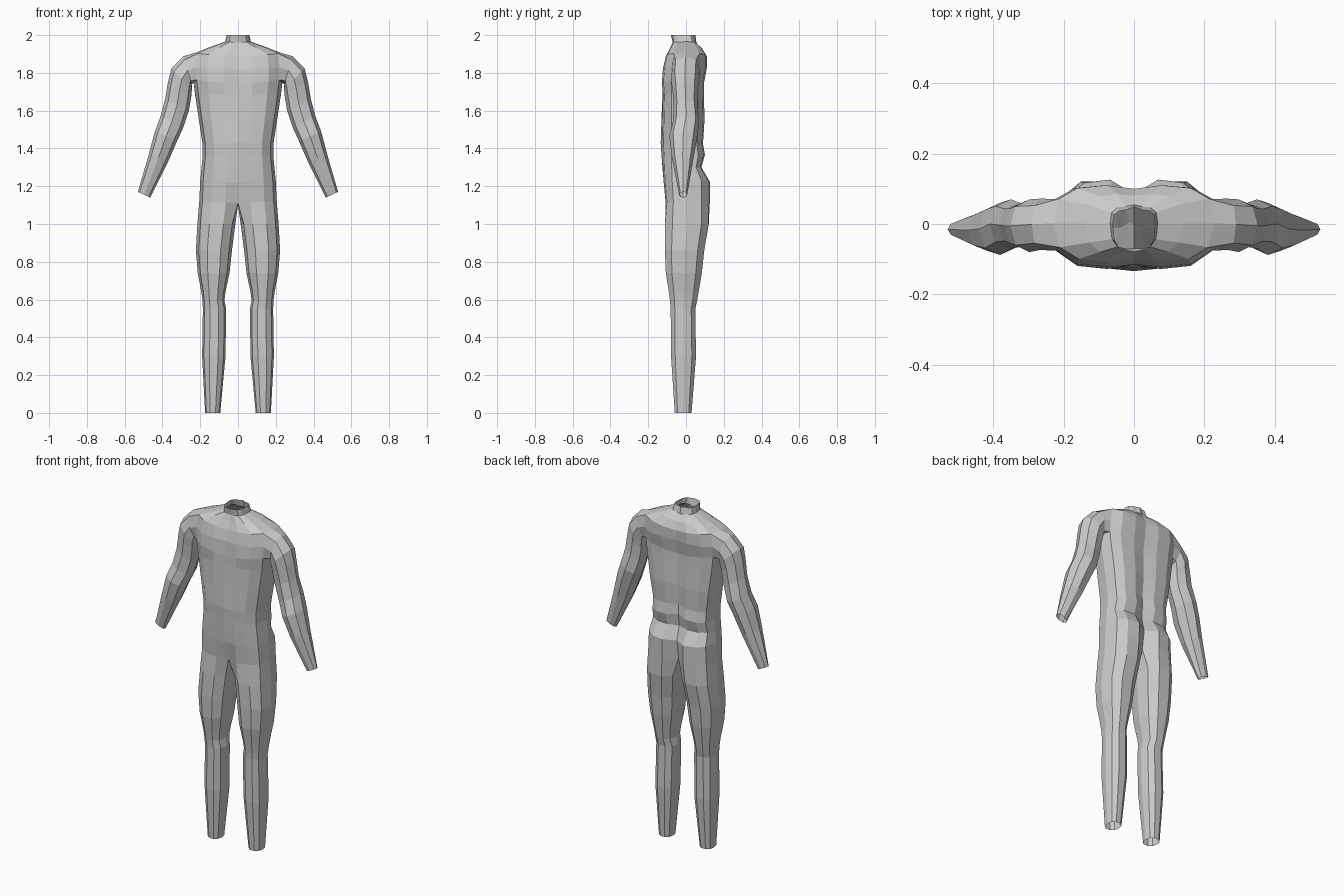
import bpy, bmesh, math

bm = bmesh.new()


def add_ring(pts):
    return [bm.verts.new(p) for p in pts]


def bridge(a, b, closed=True, skip=()):
    n = len(a)
    for i in range(n if closed else n - 1):
        if i not in skip:
            j = (i + 1) % n
            bm.faces.new((a[i], a[j], b[j], b[i]))


def power(v, e):
    return math.copysign(abs(v) ** e, v)


# torso half rings: z centre, z side, half width, front, front centre, back, back centre
TORSO = [
    (2.0, 2.0, .06, -.075, -.08, .04, .05),
    (1.96, 1.965, .068, -.07, -.07, .05, .055),
    (1.925, 1.94, .14, -.085, -.08, .085, .08),
    (1.88, 1.905, .23, -.107, -.10, .11, .10),
    (1.82, 1.83, .24, -.122, -.115, .11, .095),
    (1.735, 1.765, .237, -.128, -.118, .095, .08),
    (1.68, 1.69, .228, -.122, -.125, .095, .08),
    (1.55, 1.55, .207, -.125, -.13, .098, .08),
    (1.43, 1.42, .187, -.128, -.134, .09, .07),
    (1.37, 1.36, .187, -.124, -.13, .10, .07),
    (1.30, 1.30, .193, -.122, -.125, .082, .065),
    (1.22, 1.23, .20, -.118, -.118, .126, .085),
    (1.11, 1.12, .205, -.108, -.09, .126, .07),
]
FX = (0, .32, .68, .92, 1, .93, .70, .34, 0)
FY = (1, 1, .93, .62, 0, .65, .93, 1, 1)
rows = []
for zc, zs, w, yf, yfc, yb, ybc in TORSO:
    pts = []
    for c in range(9):
        y = yfc if c == 0 else ybc if c == 8 else (yf if c < 4 else yb) * FY[c]
        y += .002 if c == 4 else 0
        pts.append((w * FX[c], y, zc + (zs - zc) * FX[c]))
    rows.append(add_ring(pts))
for r in range(len(rows) - 1):
    bridge(rows[r], rows[r + 1], False, (3, 4) if r in (3, 4) else ())

# arm rings: outer x z, inner x z, front y, back y
ARM = [
    (.29, 1.888, .245, 1.74, -.074, .072),
    (.352, 1.825, .244, 1.71, -.08, .07),
    (.37, 1.755, .248, 1.67, -.072, .062),
    (.386, 1.66, .26, 1.60, -.065, .06),
    (.41, 1.57, .29, 1.51, -.07, .07),
    (.44, 1.49, .322, 1.44, -.088, .06),
    (.472, 1.37, .37, 1.33, -.075, .04),
    (.53, 1.17, .465, 1.14, -.036, .006),
]
top, mid, bot = rows[3:6]
prev = [top[4], top[3], mid[3], bot[3], bot[4], bot[5], mid[5], top[5]]
for ox, oz, ix, iz, yf, yb in ARM:
    pts = []
    for i in range(8):
        a = i * math.pi / 4
        t, s = (1 + power(math.cos(a), .9)) / 2, power(math.sin(a), .9)
        pts.append((ix + (ox - ix) * t, (yf + yb) / 2 - (yb - yf) / 2 * s,
                    iz + (oz - iz) * t))
    ring = add_ring(pts)
    bridge(prev, ring)
    prev = ring

# leg rings: z, inner x, outer x, front y, back y
LEG = [
    (1.0, .014, .215, -.112, .122),
    (.86, .032, .223, -.113, .098),
    (.74, .045, .213, -.108, .085),
    (.64, .066, .194, -.092, .068),
    (.595, .072, .188, -.086, .06),
    (.55, .063, .186, -.082, .05),
    (.30, .066, .19, -.08, .054),
    (.0, .094, .174, -.06, .03),
]
prev = rows[-1] + [bm.verts.new((0, .0, 1.1))]
for z, ix, ox, yf, yb in LEG:
    pts = []
    for i in range(10):
        a = (4 - i) * math.pi / 5
        pts.append(((ix + ox) / 2 + (ox - ix) / 2 * power(math.cos(a), .85),
                    (yf + yb) / 2 - (yb - yf) / 2 * power(math.sin(a), .85) * 1.03, z))
    ring = add_ring(pts)
    bridge(prev, ring)
    prev = ring

# half body to object, mirrored across x
bmesh.ops.delete(bm, geom=[v for v in bm.verts if not v.link_faces], context='VERTS')
bmesh.ops.recalc_face_normals(bm, faces=bm.faces[:])
if sum(f.normal.y * f.calc_center_median().y for f in bm.faces) < 0:
    bmesh.ops.reverse_faces(bm, faces=bm.faces[:])
mesh = bpy.data.meshes.new("body")
bm.to_mesh(mesh)
bm.free()
body = bpy.data.objects.new("body", mesh)
bpy.context.collection.objects.link(body)
mirror = body.modifiers.new("mirror", 'MIRROR')
mirror.use_clip = True
mirror.merge_threshold = .001
